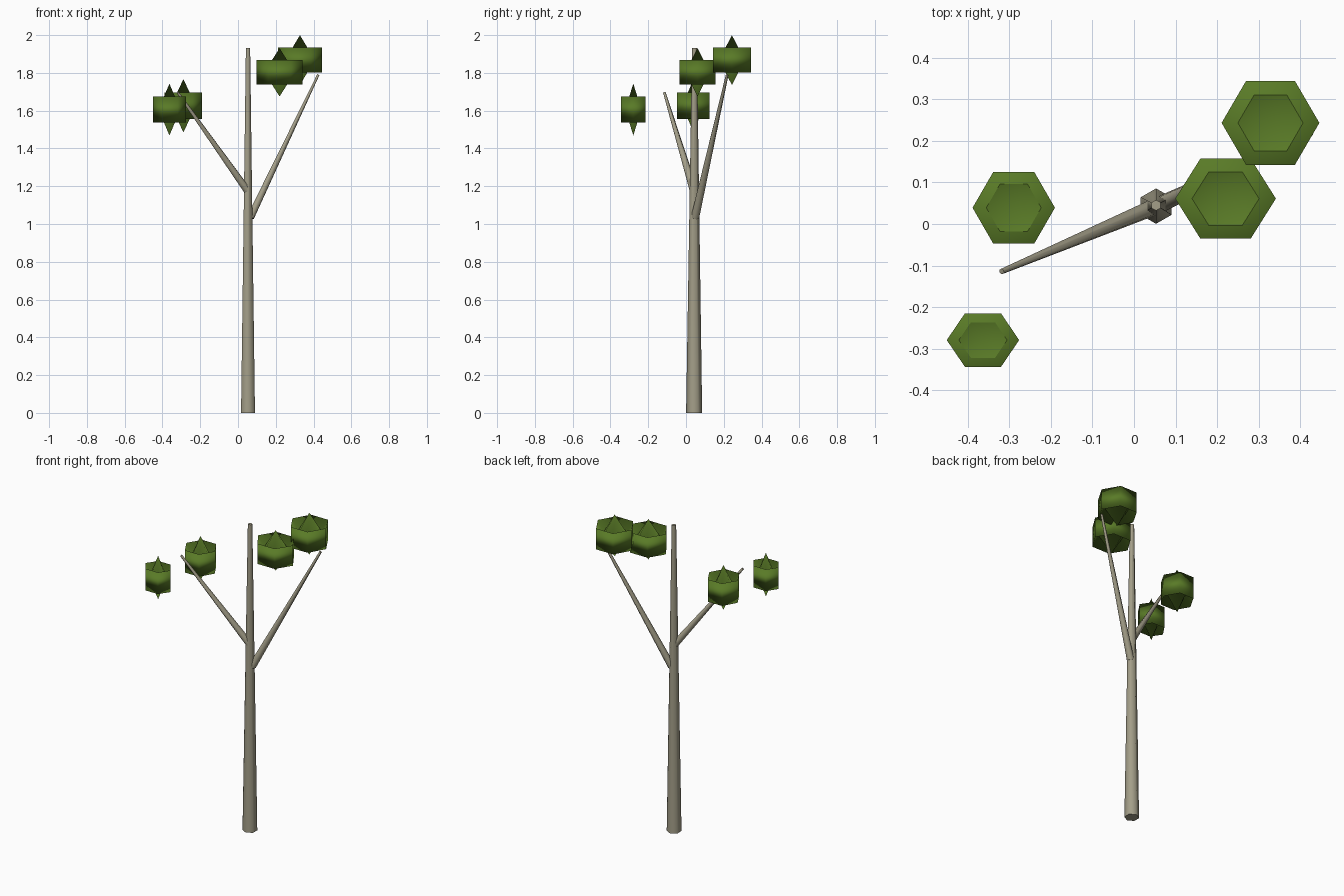
import bpy, bmesh, math
from mathutils import Vector

if "Cube" in bpy.data.objects:
    bpy.data.objects.remove(bpy.data.objects["Cube"])

SIDES = 6


def material(name, rgb):
    m = bpy.data.materials.new(name)
    m.diffuse_color = (*rgb, 1)
    m.use_nodes = True
    m.node_tree.nodes["Principled BSDF"].inputs["Base Color"].default_value = m.diffuse_color
    return m


BARK = material("bark", (0.37, 0.345, 0.25))
LEAF = material("leaf_green", (0.10, 0.195, 0.02))


def finish(name, bm, mat):
    mesh = bpy.data.meshes.new(name)
    bm.to_mesh(mesh)
    bm.free()
    mesh.materials.append(mat)
    obj = bpy.data.objects.new(name, mesh)
    bpy.context.collection.objects.link(obj)
    return obj


def limb(name, a, b, r1, r2):
    """Tapered six-sided limb from a to b with smooth sides and flat ends."""
    a, b = Vector(a), Vector(b)
    axis = b - a
    rot = Vector((0, 0, 1)).rotation_difference(axis.normalized())
    bm = bmesh.new()
    rings = []
    for centre, r in ((a, r1), (b, r2)):
        ring = []
        for i in range(SIDES):
            t = math.pi / 2 + math.tau * i / SIDES
            ring.append(bm.verts.new(centre + rot @ Vector((r * math.cos(t), r * math.sin(t), 0))))
        rings.append(ring)
    low, high = rings
    for i in range(SIDES):
        j = (i + 1) % SIDES
        bm.faces.new((low[i], low[j], high[j], high[i])).smooth = True
    bm.faces.new(low[::-1])
    bm.faces.new(high)
    finish(name, bm, BARK)


def leaf_cluster(name, centre, rx, ry, h):
    """Six-sided wall with two crossing cones: each tip joins the far rim."""
    c = Vector(centre)
    bm = bmesh.new()

    def ring(z):
        return [bm.verts.new(c + Vector((rx * math.cos(math.tau * i / SIDES),
                                         ry * math.sin(math.tau * i / SIDES), z)))
                for i in range(SIDES)]

    low, high = ring(-h / 2), ring(h / 2)
    top = bm.verts.new(c + Vector((0, 0, h)))
    bottom = bm.verts.new(c - Vector((0, 0, h)))
    for i in range(SIDES):
        j = (i + 1) % SIDES
        bm.faces.new((low[i], low[j], high[j], high[i]))
        bm.faces.new((high[i], high[j], bottom))
        bm.faces.new((low[j], low[i], top))
    for f in bm.faces:
        f.smooth = True
    finish(name, bm, LEAF)


# Trunk and two branches
limb("trunk", (0.053, 0.043, 0), (0.053, 0.045, 1.932), 0.0425, 0.013)
limb("left_branch", (0.058, 0.045, 1.165), (-0.318, -0.114, 1.695), 0.022, 0.007)
limb("right_branch", (0.066, 0.048, 1.035), (0.425, 0.218, 1.79), 0.022, 0.007)

# Foliage: centre, x radius, y radius, half height
for n, (centre, rx, ry, h) in enumerate((
        ((0.328, 0.243, 1.868), 0.1175, 0.1165, 0.132),
        ((0.220, 0.061, 1.803), 0.121, 0.111, 0.128),
        ((-0.289, 0.039, 1.626), 0.099, 0.099, 0.141),
        ((-0.363, -0.279, 1.606), 0.087, 0.074, 0.137)), 1):
    leaf_cluster(f"leaf_cluster_{n}", centre, rx, ry, h)
